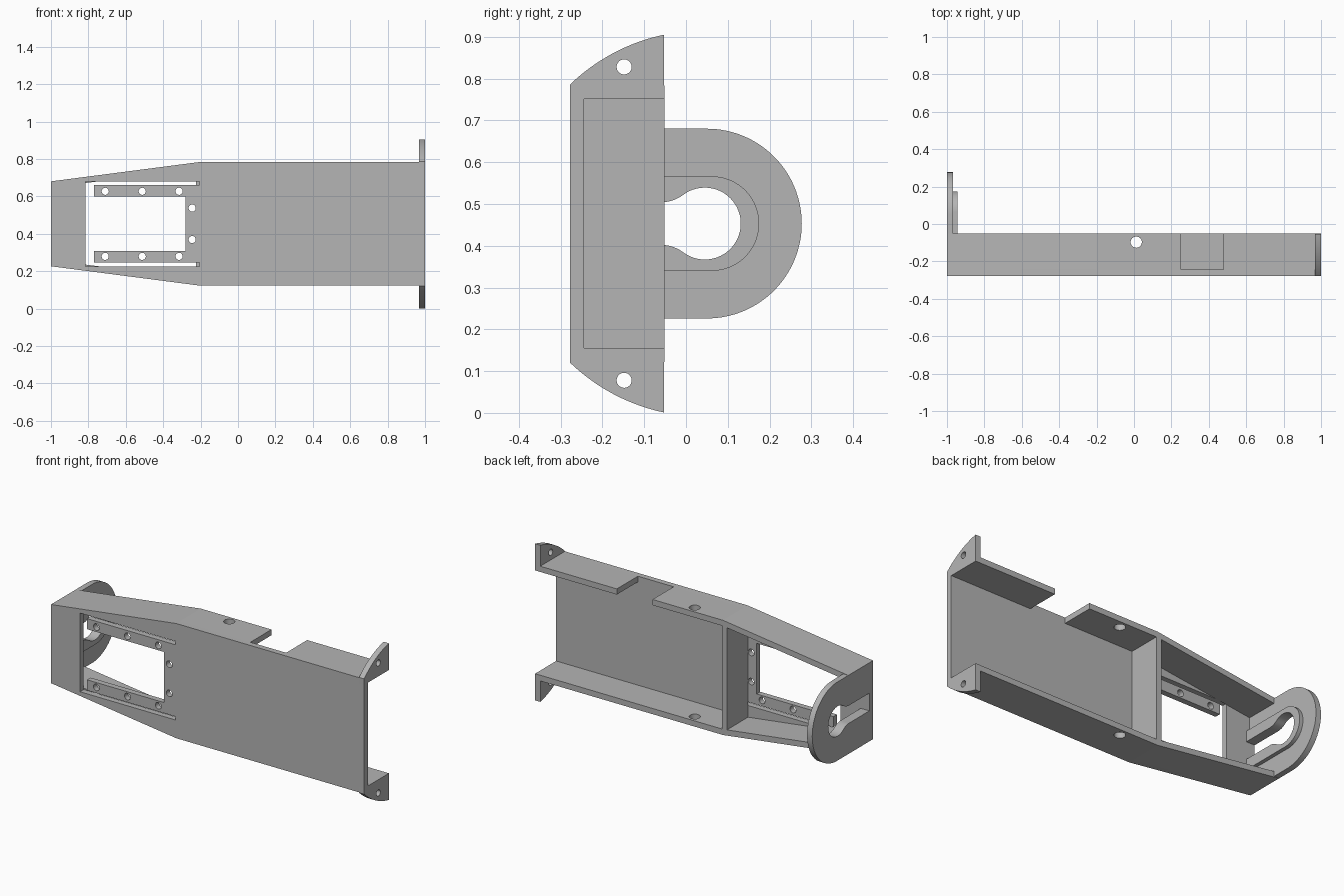
import bpy, bmesh
from math import sin, cos, radians
from mathutils import Matrix

if "Cube" in bpy.data.objects:
    bpy.data.objects.remove(bpy.data.objects["Cube"])

MID = 0.453                      # height of the symmetry plane
WALL = 0.033                     # sheet thickness
FRONT, BACK = -0.277, -0.052     # depth of the channel
INNER = FRONT + WALL
HALF, END_HALF = 0.331, 0.227    # half heights of the wide body and narrow end

grey = bpy.data.materials.new("plain_grey")
grey.use_nodes = True
colour = (0.46, 0.46, 0.46, 1)
grey.diffuse_color = colour
grey.node_tree.nodes["Principled BSDF"].inputs["Base Color"].default_value = colour

# Maps (profile a, profile b, thickness) to the axes named by the plane
PLANES = {
    "XZ": Matrix(((1, 0, 0, 0), (0, 0, 1, 0), (0, 1, 0, MID), (0, 0, 0, 1))),
    "YZ": Matrix(((0, 0, 1, 0), (1, 0, 0, 0), (0, 1, 0, MID), (0, 0, 0, 1))),
    "XY": Matrix(((1, 0, 0, 0), (0, 1, 0, 0), (0, 0, 1, MID), (0, 0, 0, 1))),
}


def arc(a, b, r, start, end, n=32):
    angles = [radians(start + (end - start) * i / n) for i in range(n + 1)]
    return [(a + r * cos(t), b + r * sin(t)) for t in angles]


def circle(a, b, r):
    return arc(a, b, r, 0, 360, 32)[:-1]


def rect(a0, a1, b0, b1):
    return [(a0, b0), (a1, b0), (a1, b1), (a0, b1)]


def flip(points):
    return [(a, -b) for a, b in reversed(points)]


def mirrored(points):
    return points + flip(points)


def sheet(name, plane, low, high, outline, holes=()):
    """Extruded flat profile with optional through holes."""
    curve = bpy.data.curves.new(name, "CURVE")
    curve.dimensions = "2D"
    curve.fill_mode = "BOTH"
    curve.extrude = (high - low) / 2
    for loop in [outline, *holes]:
        spline = curve.splines.new("POLY")
        spline.points.add(len(loop) - 1)
        for point, (a, b) in zip(spline.points, loop):
            point.co = (a, b, 0, 1)
        spline.use_cyclic_u = True
    temp = bpy.data.objects.new(name + "_profile", curve)
    bpy.context.collection.objects.link(temp)
    graph = bpy.context.evaluated_depsgraph_get()
    mesh = bpy.data.meshes.new_from_object(temp.evaluated_get(graph))
    bpy.data.objects.remove(temp)
    bpy.data.curves.remove(curve)

    bm = bmesh.new()
    bm.from_mesh(mesh)
    bm.transform(PLANES[plane] @ Matrix.Translation((0, 0, (low + high) / 2)))
    bmesh.ops.remove_doubles(bm, verts=bm.verts, dist=0.00002)
    bmesh.ops.recalc_face_normals(bm, faces=bm.faces)
    bm.to_mesh(mesh)
    bm.free()
    mesh.name = name
    mesh.materials.clear()
    mesh.materials.append(grey)
    obj = bpy.data.objects.new(name, mesh)
    bpy.context.collection.objects.link(obj)
    bpy.ops.object.select_all(action="DESELECT")
    obj.select_set(True)
    bpy.context.view_layer.objects.active = obj
    bpy.ops.object.shade_smooth_by_angle(angle=radians(30))
    return obj


# Front plate: tapered outline, window with two long screw strips
plate = mirrored([(-1, END_HALF), (-0.2, HALF), (1, HALF)])
window = mirrored([(-0.28, 0.146), (-0.77, 0.146), (-0.77, 0.207),
                   (-0.205, 0.207), (-0.205, 0.227), (-0.815, 0.227)])
screws = [circle(x, s * 0.174, 0.019) for x in (-0.71, -0.512, -0.315) for s in (-1, 1)]
screws += [circle(-0.245, s * 0.084, 0.019) for s in (-1, 1)]
sheet("front_plate", "XZ", FRONT, INNER, plate, [window] + screws)

# Side flanges: straight runs (the upper one is interrupted) and tapered runs
pin_hole = circle(0.012, -0.097, 0.03)
top, inner_top = HALF, HALF - WALL
sheet("upper_flange_middle", "XY", inner_top, top, rect(-0.2, 0.25, INNER, BACK), [pin_hole])
sheet("upper_flange_end", "XY", inner_top, top, rect(0.478, 1, INNER, BACK))
sheet("lower_flange", "XY", -top, -inner_top, rect(-0.2, 1, INNER, BACK), [pin_hole])
taper = [(-1, END_HALF), (-1, END_HALF - WALL), (-0.2, inner_top), (-0.2, top)]
sheet("upper_taper_flange", "XZ", INNER, BACK, taper)
sheet("lower_taper_flange", "XZ", INNER, BACK, flip(taper))

# Cross rib behind the window
sheet("cross_rib", "YZ", -0.225, -0.192, rect(INNER, BACK, -inner_top, inner_top))

# Mounting ears at the open end
ear = [(FRONT, inner_top)] + arc(0.043, 0, 0.462, 133.9, 101.9) + [(BACK, inner_top)]
ear_hole = circle(-0.148, 0.375, 0.018)
sheet("upper_ear", "YZ", 1 - WALL, 1, ear, [ear_hole])
sheet("lower_ear", "YZ", 1 - WALL, 1, flip(ear), [flip(ear_hole)])

# Round lug and its inner boss, both opened by a keyhole slot
slot = [(INNER, 0.051)] + arc(-0.06, 0.1396, 0.0886, -90, -53.06, 10)
slot += arc(0.045, 0, 0.086, 126.94, 0, 28)
keyhole = slot + flip(slot)[1:]


def lug(name, low, high, centre, radius):
    outer = [(INNER, -radius)] + arc(centre, 0, radius, -90, 90, 64) + [(INNER, radius)]
    sheet(name, "YZ", low, high, outer + keyhole)


lug("hinge_lug", -1, -1 + WALL, 0.05, END_HALF)
lug("lug_boss", -1 + WALL, -0.945, 0.062, 0.113)
